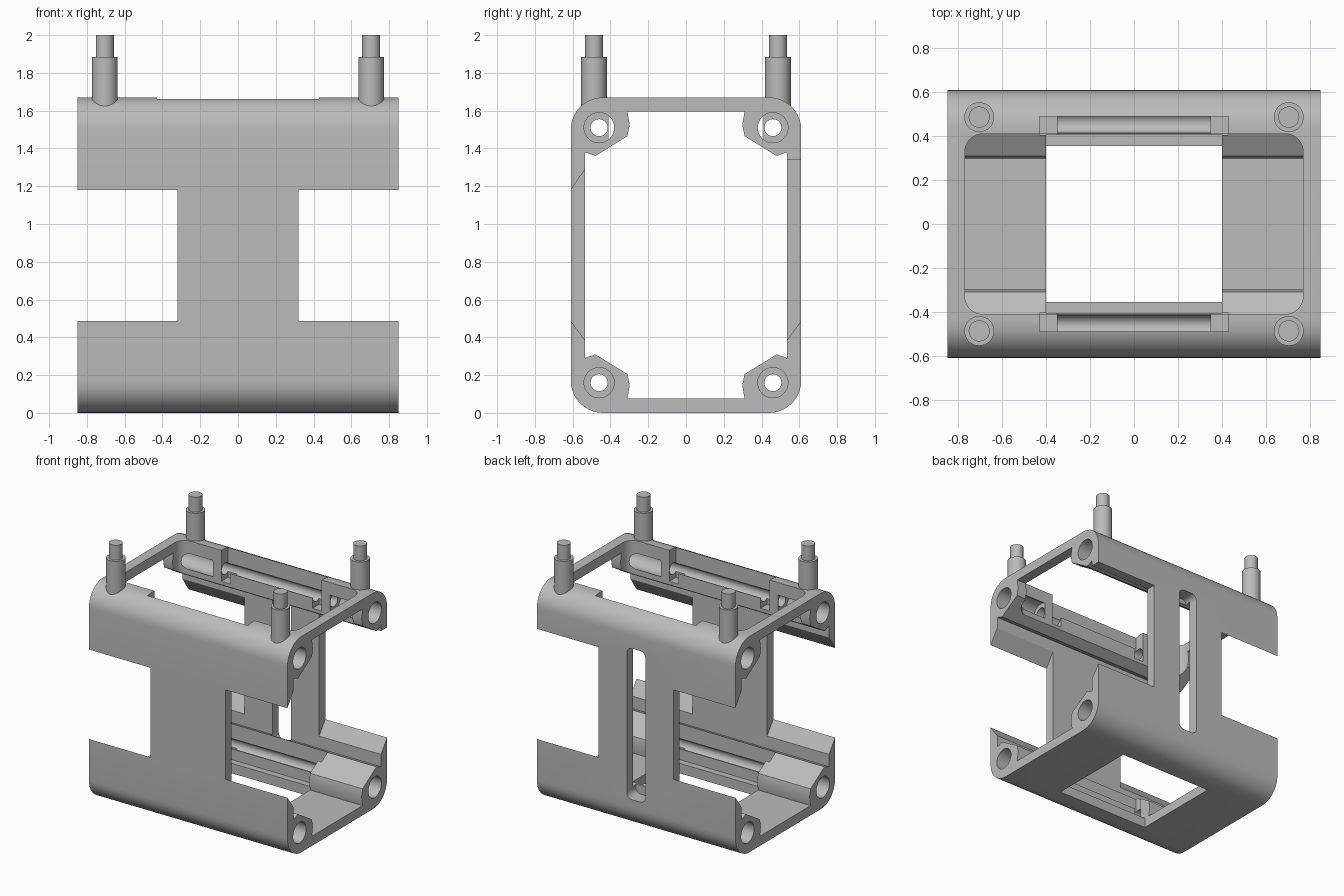
import bpy, bmesh, math
from math import cos, sin, pi

cube = bpy.data.objects.get("Cube")
if cube:
    bpy.data.objects.remove(cube, do_unlink=True)

grey = bpy.data.materials.new("plain grey")
grey.use_nodes = True
grey.diffuse_color = (0.5, 0.5, 0.5, 1)
grey.node_tree.nodes["Principled BSDF"].inputs["Base Color"].default_value = (0.5, 0.5, 0.5, 1)

HX, HY, H, MID = 0.85, 0.61, 1.67, 0.835


def circle(cu, cv, r, n=32):
    return [(cu + r * cos(2 * pi * i / n), cv + r * sin(2 * pi * i / n)) for i in range(n)]


def rounded(hu, hv, r, cu=0, cv=0, n=10):
    pts = []
    for k, (su, sv) in enumerate([(1, 1), (-1, 1), (-1, -1), (1, -1)]):
        for i in range(n + 1):
            a = (k + i / n) * pi / 2
            pts.append((cu + su * (hu - r) + r * cos(a), cv + sv * (hv - r) + r * sin(a)))
    return pts


def prism(name, pts, lo, hi, axis="X"):
    """Extrude a 2D outline along an axis."""
    place = {"X": lambda u, v, w: (w, u, v),
             "Y": lambda u, v, w: (u, w, v),
             "Z": lambda u, v, w: (u, v, w)}[axis]
    bm = bmesh.new()
    a = [bm.verts.new(place(u, v, lo)) for u, v in pts]
    b = [bm.verts.new(place(u, v, hi)) for u, v in pts]
    bm.faces.new(a)
    bm.faces.new(b[::-1])
    for i in range(len(pts)):
        j = (i + 1) % len(pts)
        bm.faces.new((a[i], b[i], b[j], a[j]))
    bmesh.ops.recalc_face_normals(bm, faces=bm.faces)
    me = bpy.data.meshes.new(name)
    bm.to_mesh(me)
    bm.free()
    me.materials.append(grey)
    ob = bpy.data.objects.new(name, me)
    bpy.context.collection.objects.link(ob)
    return ob


def box(x0, x1, y0, y1, z0, z1):
    return prism("cutter", [(x0, y0), (x1, y0), (x1, y1), (x0, y1)], z0, z1, "Z")


def activate(ob):
    bpy.ops.object.select_all(action="DESELECT")
    ob.select_set(True)
    bpy.context.view_layer.objects.active = ob


def cut(ob, cutter):
    cutter.hide_render = True
    mod = ob.modifiers.new("cut", "BOOLEAN")
    mod.operation, mod.solver, mod.object = "DIFFERENCE", "EXACT", cutter
    activate(ob)
    bpy.ops.object.modifier_apply(modifier=mod.name)
    bpy.data.objects.remove(cutter, do_unlink=True)


# Frame: rounded tube whose inner outline leaves a boss in each corner
frame = prism("frame", rounded(HY, MID, 0.17, 0, MID), -HX, HX)
quarter = [(0.535, 0.545), (0.48, 0.525), (0.31, 0.63), (0.298, 0.69), (0.31, 0.76)]
inner = []
for sy, sz in [(1, 1), (-1, 1), (-1, -1), (1, -1)]:
    q = [(sy * y, MID + sz * z) for y, z in quarter]
    inner += q if sy * sz > 0 else q[::-1]
cut(frame, prism("cutter", inner, -1, 1))

# Top opening with rounded corners, and the bottom window
cut(frame, prism("cutter", rounded(0.77, 0.41, 0.08), 1.0, 1.8, "Z"))
cut(frame, box(-0.4, 0.4, -0.355, 0.355, -0.1, 0.2))

# Side cutouts with sloped edges; one at the back has a higher flat top
for sx in (-1, 1):
    for sy in (-1, 1):
        flat = sx > 0 and sy > 0
        top = [(0.5, 1.34), (0.65, 1.34)] if flat else [(0.5, 1.34), (0.61, 1.18), (0.65, 1.12)]
        outline = [(0.65, 0.54), (0.61, 0.487), (0.5, 0.338)] + top
        if not flat:
            outline = [(0.65, 0.487)] + outline[1:-1] + [(0.65, 1.18)]
        else:
            outline[0] = (0.65, 0.487)
        ends = sorted((sx * 0.32, sx * 1.0))
        cut(frame, prism("cutter", [(sy * y, z) for y, z in outline], *ends))

# Tall rounded slot in the back wall
cut(frame, prism("cutter", rounded(0.08, 0.585, 0.045, 0, 0.82, 5), 0.5, 0.7, "Y"))

# Middle recesses, end pockets and bolt holes in the bosses
for sy in (-1, 1):
    near = sorted((sy * 0.3, sy * 0.49))
    cut(frame, box(-0.43, 0.43, *near, 1.51, 1.8))
    cut(frame, box(-0.43, 0.43, *sorted((sy * 0.405, sy * 0.49)), 0.16, 0.6))
    cut(frame, box(-0.4, 0.4, *sorted((sy * 0.25, sy * 0.405)), 0.077, 0.6))
    for sx in (-1, 1):
        ends = sorted((sx * 0.35, sx * 0.43))
        cut(frame, box(*ends, *near, 1.43, 1.8))
        cut(frame, box(*ends, *sorted((sy * 0.405, sy * 0.49)), 0.1, 0.6))
    for z in (0.16, 1.51):
        cut(frame, prism("cutter", circle(sy * 0.46, z, 0.045), -1, 1))
        for sx in (-1, 1):
            bore = sorted((sx * 0.5, sx * 1.0))
            cut(frame, prism("cutter", circle(sy * 0.46, z, 0.08), *bore))

parts = [frame]

# Stepped pegs on top
for sx, side in ((-1, "right"), (1, "left")):
    for sy, end in ((-1, "front"), (1, "back")):
        x, y = sx * 0.705, sy * 0.487
        parts.append(prism(f"{end}_{side}_peg", circle(x, y, 0.068), 1.6, 1.885, "Z"))
        parts.append(prism(f"{end}_{side}_peg_tip", circle(x, y, 0.048), 1.86, 2.0, "Z"))

for ob in parts:
    activate(ob)
    bpy.ops.object.shade_smooth_by_angle(angle=math.radians(30))
